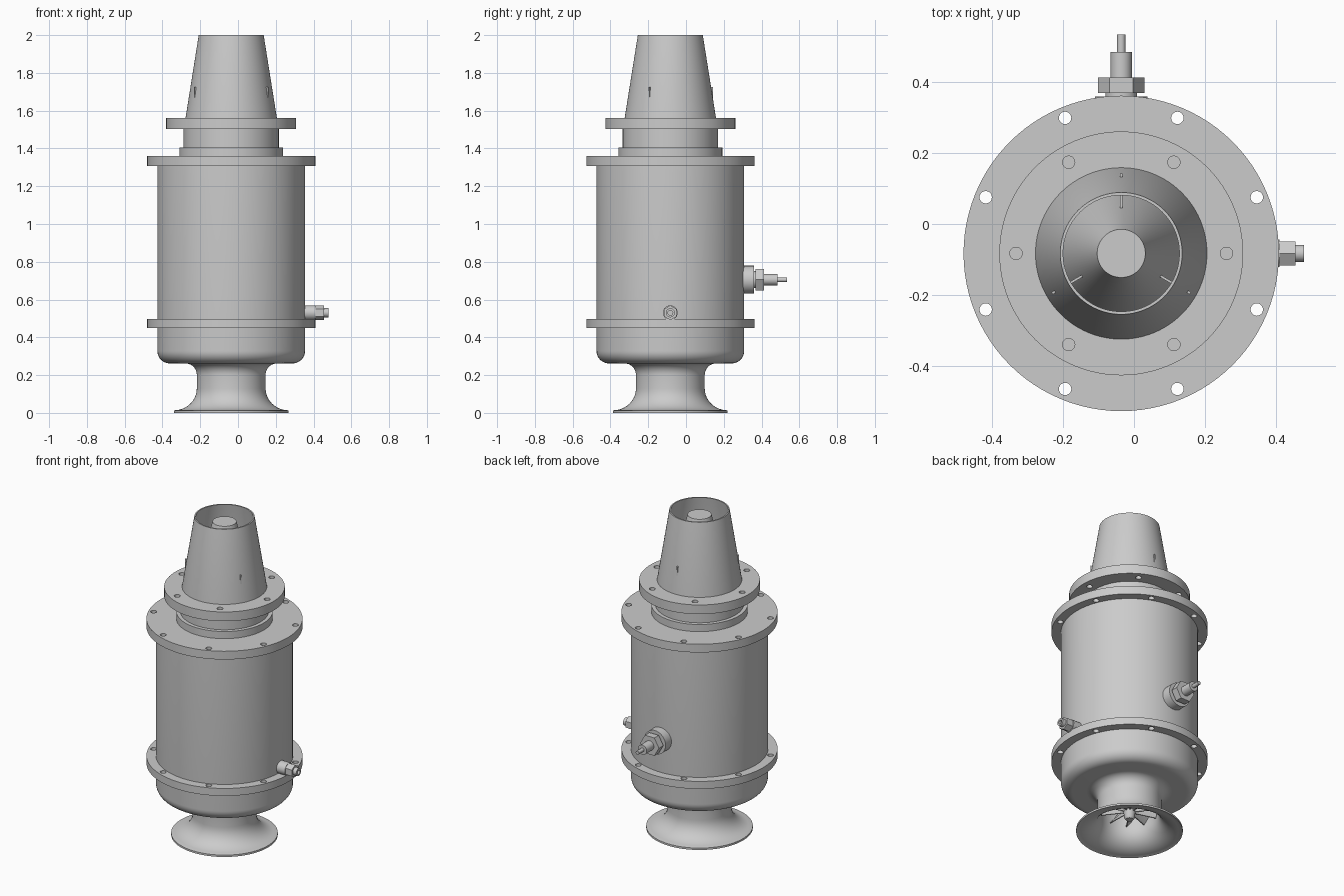
import bpy, bmesh, math
from mathutils import Matrix, Vector

cube = bpy.data.objects.get("Cube")
if cube:
    bpy.data.objects.remove(cube, do_unlink=True)

AX, AY = -0.036, -0.083          # engine axis
AXIS = Matrix.Translation((AX, AY, 0))

metal = bpy.data.materials.new("grey metal")
metal.use_nodes = True
GREY = (0.6, 0.6, 0.6, 1)
metal.diffuse_color = GREY
metal.node_tree.nodes["Principled BSDF"].inputs["Base Color"].default_value = GREY


def finish(ob, angle=30):
    """Assign the material and smooth all but the sharp edges."""
    ob.data.materials.clear()
    ob.data.materials.append(metal)
    bpy.ops.object.select_all(action='DESELECT')
    ob.select_set(True)
    bpy.context.view_layer.objects.active = ob
    bpy.ops.object.shade_smooth_by_angle(angle=math.radians(angle))
    return ob


def from_bmesh(name, bm, matrix=AXIS):
    bmesh.ops.recalc_face_normals(bm, faces=bm.faces)
    me = bpy.data.meshes.new(name)
    bm.to_mesh(me)
    bm.free()
    ob = bpy.data.objects.new(name, me)
    ob.matrix_world = matrix
    bpy.context.collection.objects.link(ob)
    return finish(ob)


def lathe(name, profile, sides=96, closed=False, matrix=AXIS):
    """Spin (radius, height) points round local z."""
    bm = bmesh.new()
    vs = [bm.verts.new((r, 0, z)) for r, z in profile]
    pairs = list(zip(vs, vs[1:])) + ([(vs[-1], vs[0])] if closed else [])
    edges = [bm.edges.new(p) for p in pairs]
    bmesh.ops.spin(bm, geom=vs + edges, axis=(0, 0, 1), cent=(0, 0, 0),
                   angle=math.tau, steps=sides, use_duplicate=False)
    bmesh.ops.remove_doubles(bm, verts=bm.verts, dist=0.0005)
    return from_bmesh(name, bm, matrix)


def arc(cx, cz, rx, rz, a0, a1, n=10):
    """Elliptic arc in the profile plane, angles in degrees."""
    angles = [math.radians(a0 + (a1 - a0) * i / n) for i in range(n + 1)]
    return [(cx + rx * math.cos(a), cz + rz * math.sin(a)) for a in angles]


def flange(name, radius, z0, z1, bore, bolt_ring, bolts, start):
    """Flat ring with a circle of bolt holes."""
    cu = bpy.data.curves.new(name, 'CURVE')
    cu.dimensions, cu.fill_mode = '2D', 'BOTH'
    cu.extrude = (z1 - z0) / 2

    def circle(cx, cy, r, n):
        sp = cu.splines.new('POLY')
        sp.points.add(n - 1)
        for i, p in enumerate(sp.points):
            a = math.tau * i / n
            p.co = (cx + r * math.cos(a), cy + r * math.sin(a), 0, 1)
        sp.use_cyclic_u = True

    circle(0, 0, radius, 96)
    circle(0, 0, bore, 96)
    for i in range(bolts):
        a = math.radians(start) + math.tau * i / bolts
        circle(bolt_ring * math.cos(a), bolt_ring * math.sin(a), 0.0175, 20)
    ob = bpy.data.objects.new(name, cu)
    ob.location = (AX, AY, (z0 + z1) / 2)
    bpy.context.collection.objects.link(ob)
    bpy.ops.object.select_all(action='DESELECT')
    ob.select_set(True)
    bpy.context.view_layer.objects.active = ob
    bpy.ops.object.convert(target='MESH')
    ob = bpy.context.view_layer.objects.active
    bm = bmesh.new()
    bm.from_mesh(ob.data)
    bmesh.ops.remove_doubles(bm, verts=bm.verts, dist=0.0001)
    bmesh.ops.recalc_face_normals(bm, faces=bm.faces)
    bm.to_mesh(ob.data)
    bm.free()
    return finish(ob)


# Intake bell: thin flared shell, open below
lathe("intake_bell",
      [(0.304, 0.0), (0.304, 0.012)]
      + arc(0.302, 0.13, 0.12, 0.116, 268, 180)
      + arc(0.242, 0.20, 0.06, 0.062, 180, 90)
      + [(0.168, 0.262)]
      + arc(0.300, 0.12, 0.132, 0.118, 180, 270), closed=True)

# Main casing with rounded lower edge
lathe("main_casing",
      [(0, 0.262), (0.325, 0.262)] + arc(0.325, 0.328, 0.066, 0.066, -90, 0)
      + [(0.391, 1.335), (0, 1.335)])

# Casing flanges and the turbine flange
for name, z0, z1 in (("lower_flange", 0.45, 0.497), ("upper_flange", 1.308, 1.36)):
    flange(name, 0.445, z0, z1, 0.26, 0.414, 8, 22.5)
flange("turbine_flange", 0.344, 1.502, 1.56, 0.235, 0.297, 6, 0)

# Stepped collar between the flanges
lathe("turbine_collar", [(0, 1.33), (0.275, 1.33), (0.275, 1.405), (0.252, 1.405),
                         (0.252, 1.51), (0, 1.51)])

# Exhaust nozzle and inner cone
lathe("exhaust_nozzle", [(0.244, 1.505), (0.242, 1.56), (0.172, 2.0),
                         (0.164, 2.0), (0.234, 1.56), (0.234, 1.505)], closed=True)
lathe("exhaust_cone", [(0.183, 1.5), (0.068, 1.97), (0, 1.97)])

# Three thin vanes holding the cone, their tips just through the nozzle
for i in range(3):
    bm = bmesh.new()
    bmesh.ops.create_cube(bm, size=1)
    bmesh.ops.scale(bm, vec=(0.113, 0.007, 0.055), verts=bm.verts)
    bmesh.ops.translate(bm, vec=(0.169, 0, 1.698), verts=bm.verts)
    turn = Matrix.Rotation(math.radians(90 + 120 * i), 4, 'Z')
    from_bmesh(f"exhaust_vane_{i + 1}", bm, AXIS @ turn)

# Compressor hub and twisted blades inside the intake
lathe("compressor_hub", [(0, 0.075), (0.022, 0.078), (0.03, 0.09), (0.035, 0.14),
                         (0.06, 0.2), (0.12, 0.25), (0.167, 0.262)], 48)
bm = bmesh.new()
BLADES = 10
for b in range(BLADES):
    rows = []
    for z, twist in ((0.125, 0.35), (0.165, 0.15), (0.21, 0.0), (0.258, 0.0)):
        a = math.tau * b / BLADES + twist
        row = []
        for r in (0.03, 0.164):
            for side in (-1, 1):
                d = Vector((math.cos(a), math.sin(a), 0))
                n = Vector((-d.y, d.x, 0)) * 0.003 * side
                row.append(bm.verts.new(d * r + n + Vector((0, 0, z))))
        rows.append([row[0], row[1], row[3], row[2]])
    for lo, hi in zip(rows, rows[1:]):
        for k in range(4):
            bm.faces.new((lo[k], lo[k - 1], hi[k - 1], hi[k]))
    bm.faces.new(rows[0])
    bm.faces.new(rows[-1])
from_bmesh("compressor_blades", bm)


def fitting(name, matrix, parts):
    """Stack of cylinders and hex nuts: (part, sides, radius, bore, start, end)."""
    for part, sides, r, bore, s, e in parts:
        if bore:
            lathe(f"{name}_{part}", [(r, s), (r, e), (bore, e), (bore, s)], sides, True, matrix)
        else:
            lathe(f"{name}_{part}", [(0, s), (r, s), (r, e), (0, e)], sides, False, matrix)


# Left side pipe fitting, pointing along +x
fitting("side_fitting",
        Matrix.Translation((AX, AY, 0.53)) @ Matrix.Rotation(math.pi / 2, 4, 'Y'),
        (("boss", 40, 0.039, 0, 0.36, 0.447),
         ("nut", 6, 0.039, 0, 0.447, 0.492),
         ("tube", 32, 0.024, 0.013, 0.48, 0.516)))

# Rear igniter plug, pointing along +y
fitting("igniter",
        Matrix.Translation((AX, AY, 0.705)) @ Matrix.Rotation(-math.pi / 2, 4, 'X'),
        (("boss", 48, 0.074, 0, 0.36, 0.443),
         ("collar", 32, 0.045, 0, 0.44, 0.453),
         ("nut", 6, 0.065, 0, 0.452, 0.496),
         ("body", 32, 0.03, 0, 0.49, 0.568),
         ("tip", 24, 0.0117, 0, 0.56, 0.618)))
